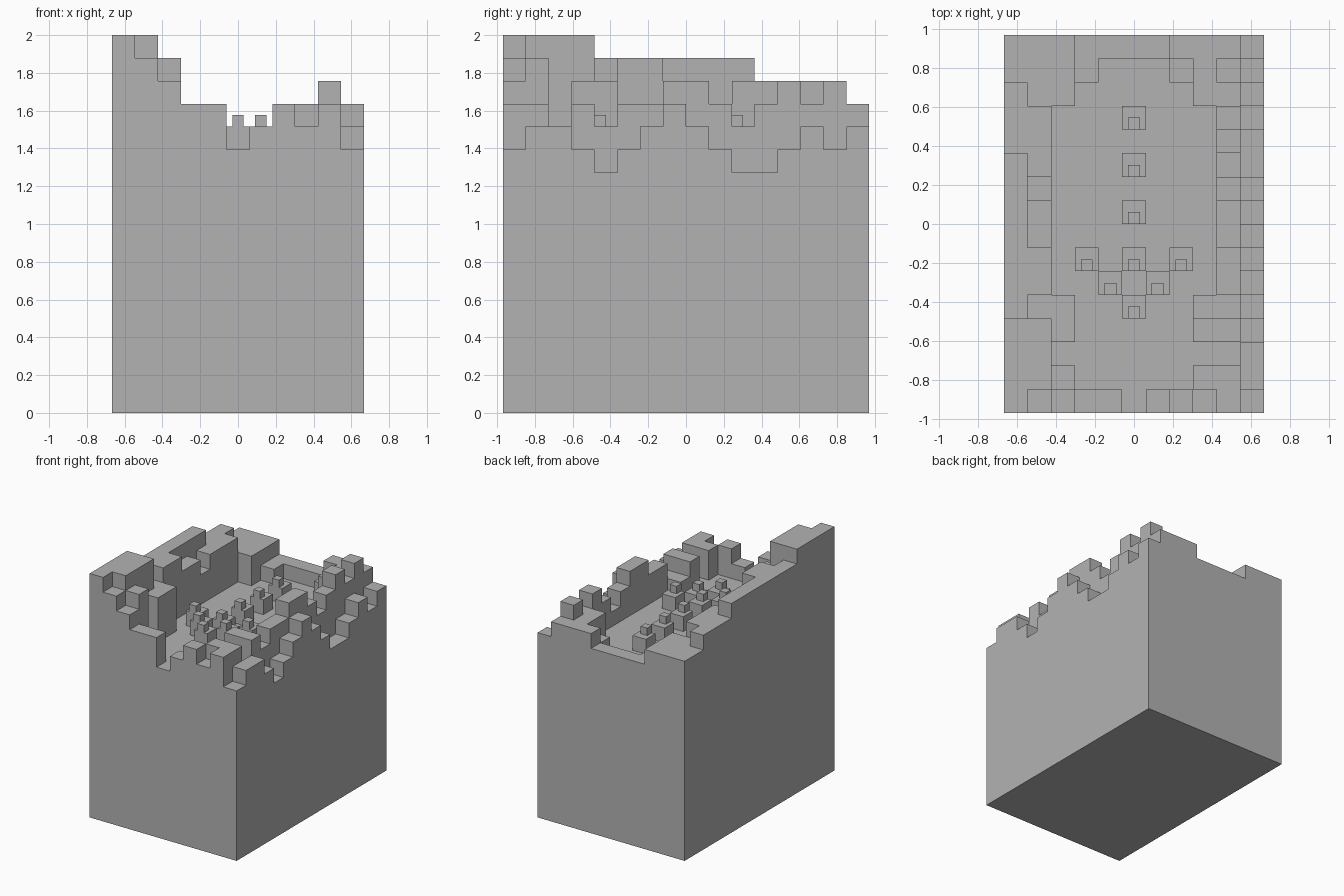
import bpy, bmesh

if "Cube" in bpy.data.objects:
    bpy.data.objects.remove(bpy.data.objects["Cube"])

C = 2 / 16.5                 # size of one terrain block
COLS, ROWS = 11, 16
X0, Y0 = -COLS * C / 2, -ROWS * C / 2
BASE = 10.5                  # height of level 0, in blocks

# Terrain levels, one string per row from front to back, left to right
LEVELS = [
    "65433123231",
    "66511111332",
    "66111111112",
    "66411111331",
    "54411111220",
    "55111111131",
    "55111111132",
    "54111111143",
    "54111111142",
    "53111111131",
    "54111111120",
    "44111111130",
    "44111111141",
    "43311111332",
    "33321112341",
    "33322223332",
]

stone = bpy.data.materials.new("stone_grey")
stone.diffuse_color = (0.45, 0.45, 0.45, 1)
stone.use_nodes = True
stone.node_tree.nodes["Principled BSDF"].inputs["Base Color"].default_value = stone.diffuse_color


def height(i, j):
    if 0 <= i < COLS and 0 <= j < ROWS:
        return (BASE + int(LEVELS[j][i])) * C
    return 0.0


def finish(name, bm):
    bmesh.ops.remove_doubles(bm, verts=bm.verts, dist=1e-5)
    mesh = bpy.data.meshes.new(name)
    bm.to_mesh(mesh)
    bm.free()
    mesh.materials.append(stone)
    obj = bpy.data.objects.new(name, mesh)
    bpy.context.collection.objects.link(obj)


def quad(bm, *points):
    bm.faces.new([bm.verts.new(p) for p in points])


# Terrain block: a top for each cell and a wall wherever a neighbour is lower
bm = bmesh.new()
for j in range(ROWS):
    for i in range(COLS):
        x, y, h = X0 + i * C, Y0 + j * C, height(i, j)
        corners = [(x, y), (x + C, y), (x + C, y + C), (x, y + C)]
        quad(bm, *[(px, py, h) for px, py in corners])
        for k, (di, dj) in enumerate([(0, -1), (1, 0), (0, 1), (-1, 0)]):
            low = height(i + di, j + dj)
            if low < h:
                a, b = corners[k], corners[(k + 1) % 4]
                quad(bm, (*a, low), (*b, low), (*b, h), (*a, h))
# Underside
quad(bm, (X0, Y0, 0), (X0, -Y0, 0), (-X0, -Y0, 0), (-X0, Y0, 0))
finish("terrain_block", bm)


def add_box(name, x, y, z, size):
    """Cube with its front left lower corner at x, y, z."""
    bm = bmesh.new()
    bmesh.ops.create_cube(bm, size=size)
    half = size / 2
    bmesh.ops.translate(bm, verts=bm.verts, vec=(x + half, y + half, z + half))
    finish(name, bm)


# Pedestals on the sunken floor, each with a half-size cube at its front edge
FLOOR = (BASE + 1) * C
for i, j in [(5, 4), (4, 5), (6, 5), (3, 6), (5, 6), (7, 6), (5, 8), (5, 10), (5, 12)]:
    x, y = X0 + i * C, Y0 + j * C
    add_box("pedestal", x, y, FLOOR, C)
    add_box("pedestal_cap", x + C / 4, y, FLOOR + C, C / 2)
